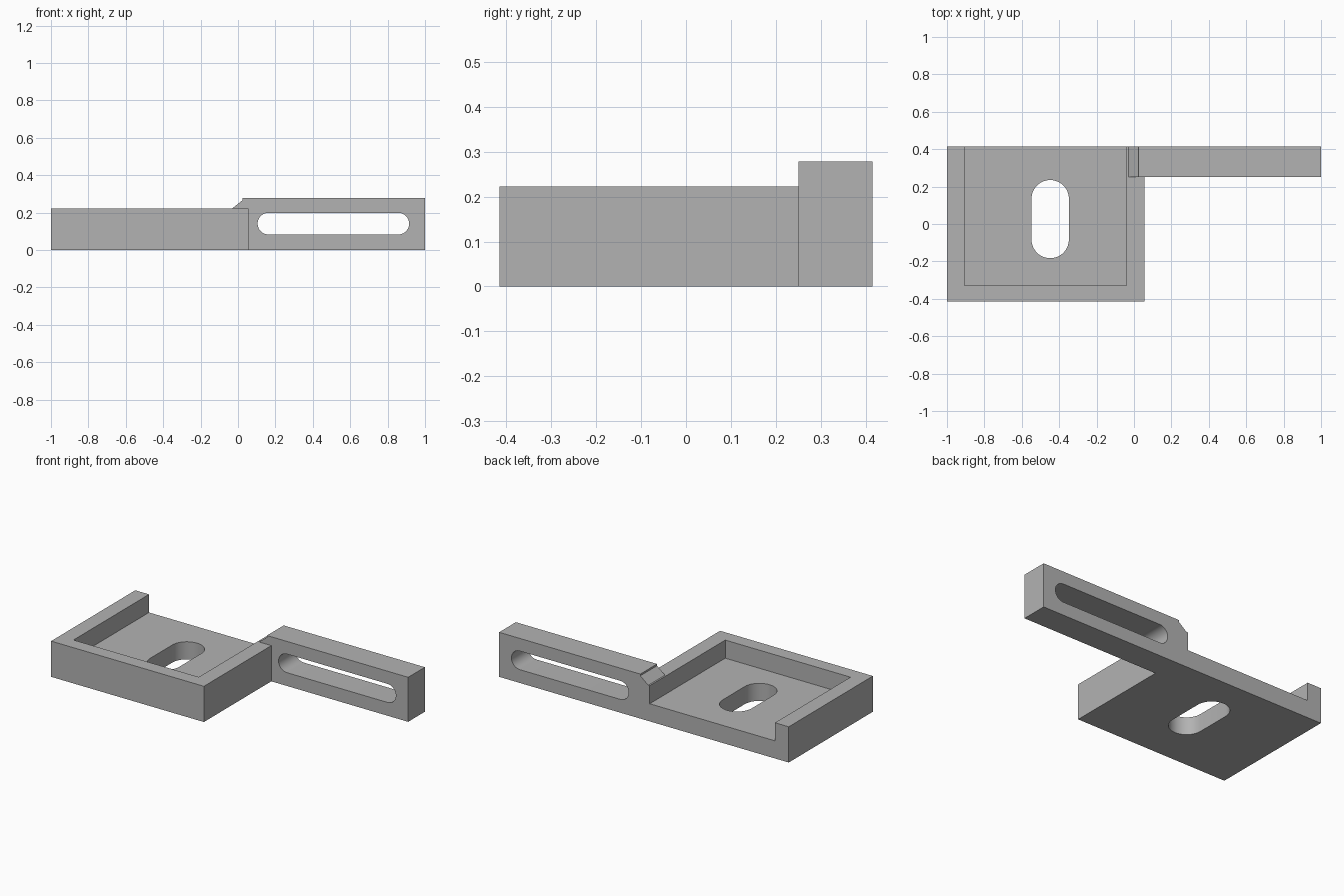
import bpy, bmesh, math
from mathutils import Vector

cube = bpy.data.objects.get("Cube")
if cube:
    bpy.data.objects.remove(cube, do_unlink=True)

grey = bpy.data.materials.new("plain grey")
grey.use_nodes = True
grey.diffuse_color = (0.45, 0.45, 0.45, 1)
grey.node_tree.nodes["Principled BSDF"].inputs["Base Color"].default_value = (0.45, 0.45, 0.45, 1)


def prism(name, points, direction):
    """Extrude a closed 3D outline along a direction."""
    bm = bmesh.new()
    face = bm.faces.new([bm.verts.new(p) for p in points])
    new = bmesh.ops.extrude_face_region(bm, geom=[face])["geom"]
    verts = [v for v in new if isinstance(v, bmesh.types.BMVert)]
    bmesh.ops.translate(bm, verts=verts, vec=Vector(direction))
    bmesh.ops.recalc_face_normals(bm, faces=bm.faces)
    mesh = bpy.data.meshes.new(name)
    bm.to_mesh(mesh)
    bm.free()
    mesh.materials.append(grey)
    obj = bpy.data.objects.new(name, mesh)
    bpy.context.collection.objects.link(obj)
    return obj


def box(name, x0, x1, y0, y1, z0, z1):
    return prism(name, [(x0, y0, z0), (x1, y0, z0), (x1, y1, z0), (x0, y1, z0)], (0, 0, z1 - z0))


def slot(half_length, radius, steps=20):
    """Rounded slot outline, long along its first axis."""
    pts = []
    for side in (1, -1):
        for i in range(steps + 1):
            a = math.pi * i / steps - math.pi / 2
            pts.append((side * (half_length - radius + radius * math.cos(a)),
                        side * radius * math.sin(a)))
    return pts


def combine(target, other, operation):
    """Apply a boolean and discard the helper."""
    mod = target.modifiers.new(operation.title(), "BOOLEAN")
    mod.operation, mod.solver, mod.object = operation, "EXACT", other
    bpy.context.view_layer.objects.active = target
    bpy.ops.object.modifier_apply(modifier=mod.name)
    bpy.data.objects.remove(other, do_unlink=True)


BACK, RIB, TRAY_TOP, ARM_TOP = 0.415, 0.25, 0.223, 0.278

# Tray with a recess open at the back
bracket = box("slotted_bracket", -1, 0.055, -BACK, BACK, 0, TRAY_TOP)
combine(bracket, box("recess", -0.905, -0.04, -0.33, 0.6, 0.11, 0.4), "DIFFERENCE")

# Long arm with a sloped hook at its root
outline = [(-0.03, TRAY_TOP), (0.025, 0.267), (0.025, ARM_TOP), (1, ARM_TOP),
           (1, 0), (0.02, 0), (0.02, TRAY_TOP)]
arm = prism("arm", [(x, RIB, z) for x, z in outline], (0, BACK - RIB, 0))
combine(bracket, arm, "UNION")

# Slot through the tray floor, and slot through the arm
floor_slot = [(-0.448 + v, 0.026 + u, -0.1) for u, v in slot(0.209, 0.1)]
combine(bracket, prism("floor_slot", floor_slot, (0, 0, 0.4)), "DIFFERENCE")
arm_slot = [(0.51 + u, 0.1, 0.141 + v) for u, v in slot(0.405, 0.058)]
combine(bracket, prism("arm_slot", arm_slot, (0, 0.5, 0)), "DIFFERENCE")

# Merge coplanar faces, then smooth the slot ends
bm = bmesh.new()
bm.from_mesh(bracket.data)
bmesh.ops.remove_doubles(bm, verts=bm.verts, dist=1e-5)
bmesh.ops.dissolve_limit(bm, angle_limit=0.01, verts=bm.verts, edges=bm.edges)
bm.to_mesh(bracket.data)
bm.free()
bpy.ops.object.select_all(action="DESELECT")
bracket.select_set(True)
bpy.context.view_layer.objects.active = bracket
bpy.ops.object.shade_smooth_by_angle(angle=math.radians(30))
